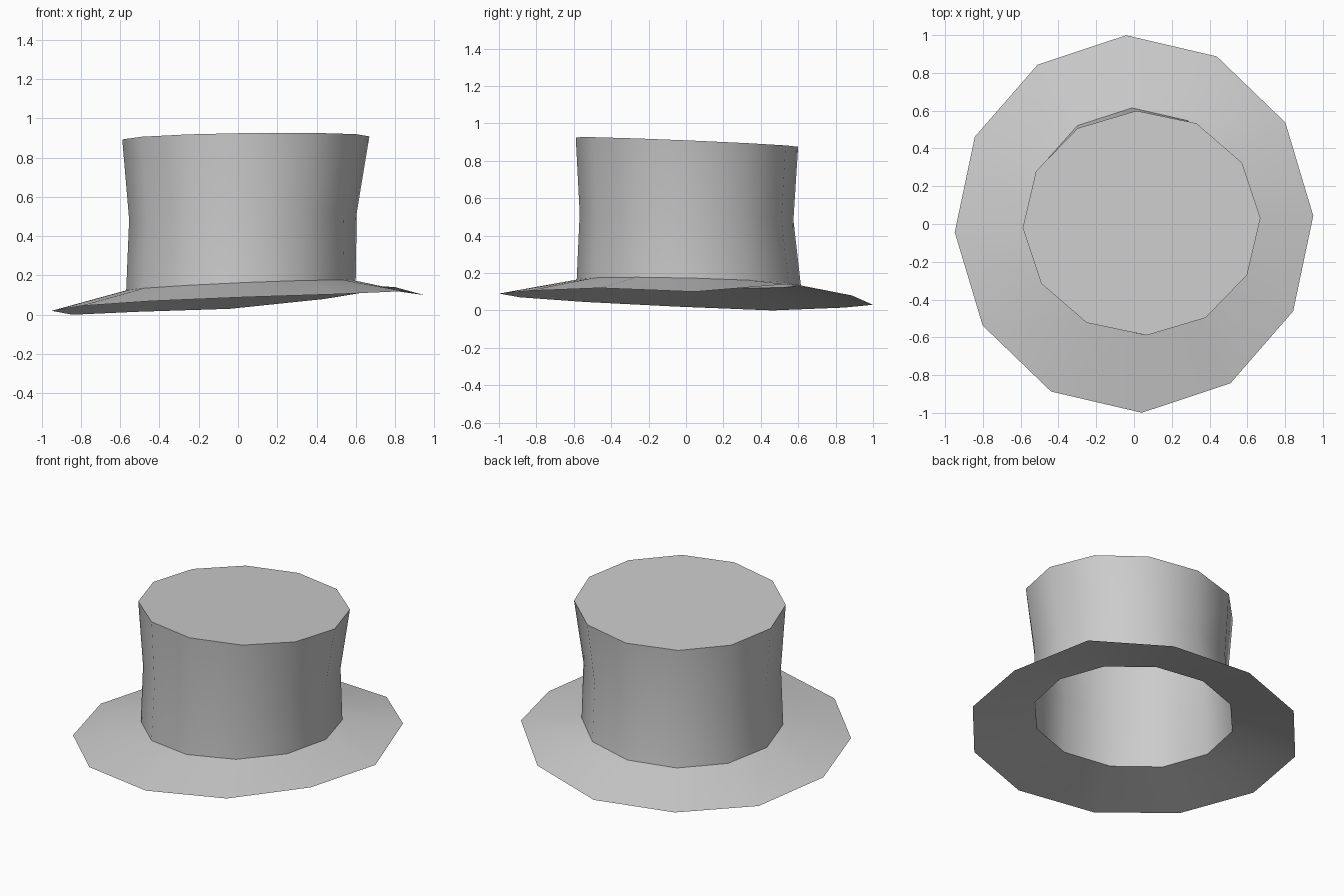
import bpy, bmesh, math

SIDES = 12
TURN = math.radians(2.5)

cube = bpy.data.objects.get("Cube")
if cube:
    bpy.data.objects.remove(cube, do_unlink=True)

felt = bpy.data.materials.new("grey_felt")
felt.use_nodes = True
colour = (0.6, 0.6, 0.6, 1)
felt.diffuse_color = colour
felt.node_tree.nodes["Principled BSDF"].inputs["Base Color"].default_value = colour


def ring(cx, cy, rx, ry, z, slope_x=0, slope_y=0):
    """Twelve points of a tilted ellipse."""
    points = []
    for i in range(SIDES):
        a = TURN + math.tau * i / SIDES
        x, y = cx + rx * math.cos(a), cy + ry * math.sin(a)
        points.append((x, y, z + slope_x * x + slope_y * y))
    return points


def loft(name, rings, cap=False):
    """Skin rings from bottom to top, outside faces turned outward."""
    bm = bmesh.new()
    loops = [[bm.verts.new(p) for p in r] for r in rings]
    for low, high in zip(loops, loops[1:]):
        for i in range(SIDES):
            j = (i + 1) % SIDES
            bm.faces.new((low[i], low[j], high[j], high[i]))
    if cap:
        bm.faces.new(loops[-1])
    mesh = bpy.data.meshes.new(name)
    bm.to_mesh(mesh)
    bm.free()
    mesh.materials.append(felt)
    obj = bpy.data.objects.new(name, mesh)
    bpy.context.collection.objects.link(obj)
    bpy.ops.object.select_all(action="DESELECT")
    obj.select_set(True)
    bpy.context.view_layer.objects.active = obj
    bpy.ops.object.shade_smooth_by_angle(angle=math.radians(40))
    return obj


# Opening where crown and brim meet
base = ring(0.015, 0.015, 0.585, 0.6, 0.148, 0.043, -0.025)

# Crown: open below, slim waist, flared flat top
waist = ring(0.025, 0.003, 0.58, 0.572, 0.5, 0.03, -0.03)
top = ring(0.04, 0.005, 0.63, 0.595, 0.9, 0.014, -0.042)
loft("crown", [base, waist, top], cap=True)

# Brim: thin drooping sheet with an uneven edge
edge_heights = (0.10, 0.14, 0.08, 0.03, 0.015, 0, 0.02, 0.045, 0.07, 0.09, 0.105, 0.12)
edge = [(x, y, h) for (x, y, _), h in zip(ring(0, 0, 0.95, 1, 0), edge_heights)]
loft("brim", [edge, base])
